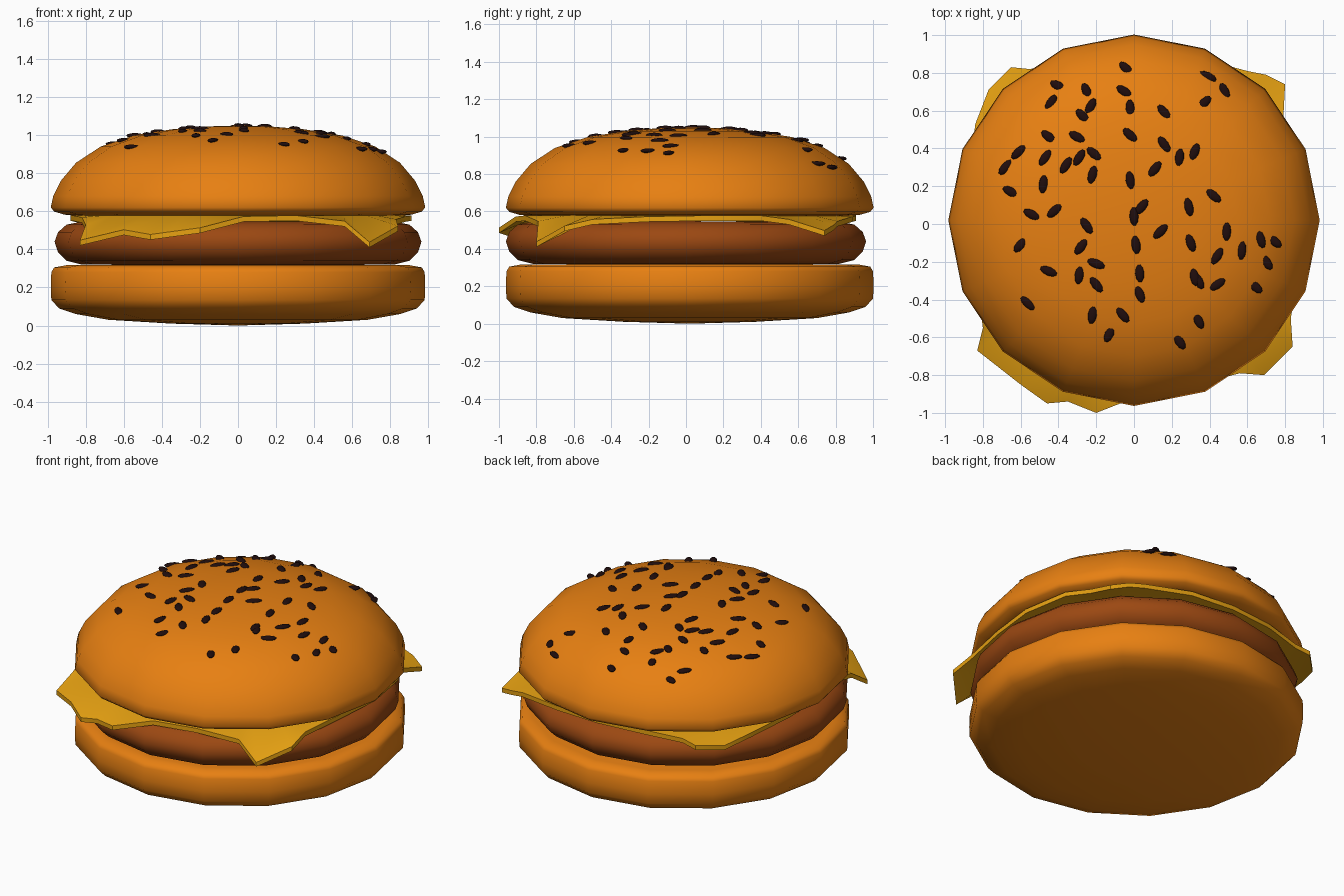
import bpy, bmesh, math, random
from mathutils import Matrix, Vector
from mathutils.bvhtree import BVHTree

if "Cube" in bpy.data.objects:
    bpy.data.objects.remove(bpy.data.objects["Cube"])

random.seed(4)
SIDES = 16


def material(name, rgb):
    m = bpy.data.materials.new(name)
    m.diffuse_color = (*rgb, 1)
    m.use_nodes = True
    m.node_tree.nodes["Principled BSDF"].inputs["Base Color"].default_value = m.diffuse_color
    return m


def finish(name, bm, mat, angle=180):
    bmesh.ops.recalc_face_normals(bm, faces=bm.faces)
    me = bpy.data.meshes.new(name)
    bm.to_mesh(me)
    ob = bpy.data.objects.new(name, me)
    bpy.context.collection.objects.link(ob)
    me.materials.append(mat)
    bpy.ops.object.select_all(action='DESELECT')
    ob.select_set(True)
    bpy.context.view_layer.objects.active = ob
    bpy.ops.object.shade_smooth_by_angle(angle=math.radians(angle))
    return ob


def lathe(profile, cy):
    """Turn an (r, z) profile, running from axis to axis, around z."""
    bm = bmesh.new()
    rings = []
    for r, z in profile:
        if r == 0:
            rings.append([bm.verts.new((0, cy, z))] * SIDES)
        else:
            rings.append([bm.verts.new((r * math.cos(a), cy + r * math.sin(a), z))
                          for a in (math.tau * i / SIDES for i in range(SIDES))])
    for a, b in zip(rings, rings[1:]):
        for i in range(SIDES):
            j = (i + 1) % SIDES
            bm.faces.new(list(dict.fromkeys((a[i], a[j], b[j], b[i]))))
    return bm


bread = material("golden bread", (0.80, 0.215, 0.006))
meat = material("brown meat", (0.33, 0.065, 0.006))
yellow = material("yellow cheese", (0.80, 0.36, 0.006))
dark = material("dark seed", (0.014, 0.004, 0.004))

# Bottom bun
bm = lathe([(0, 0), (0.35, 0.01), (0.68, 0.03), (0.85, 0.06), (0.94, 0.09), (0.98, 0.135),
            (0.983, 0.2), (0.98, 0.28), (0.965, 0.305), (0.9, 0.317), (0, 0.32)], 0.02)
finish("bottom_bun", bm, bread)

# Patty
bm = lathe([(0, 0.315), (0.82, 0.32), (0.9, 0.34), (0.945, 0.385), (0.963, 0.44),
            (0.945, 0.49), (0.9, 0.53), (0.82, 0.545), (0, 0.548)], 0)
finish("patty", bm, meat)

# Cheese: outline with drooping corners, flat in the middle, thickened upwards
outline = [
    (-0.83, -0.67, 0.42), (-0.6, -0.85, 0.475), (-0.46, -0.95, 0.45), (-0.35, -0.94, 0.465),
    (-0.2, -1.0, 0.485), (0.03, -0.91, 0.545), (0.3, -0.86, 0.55), (0.56, -0.79, 0.52),
    (0.69, -0.8, 0.41), (0.84, -0.65, 0.495), (0.83, -0.5, 0.53), (0.88, -0.2, 0.545),
    (0.91, 0.1, 0.55), (0.86, 0.4, 0.55), (0.79, 0.55, 0.53), (0.8, 0.74, 0.47),
    (0.7, 0.79, 0.5), (0.6, 0.81, 0.52), (0.3, 0.89, 0.545), (0, 0.91, 0.55),
    (-0.3, 0.88, 0.55), (-0.55, 0.82, 0.535), (-0.65, 0.83, 0.52), (-0.77, 0.71, 0.505),
    (-0.84, 0.53, 0.54), (-0.88, 0.2, 0.55), (-0.87, -0.1, 0.55), (-0.82, -0.4, 0.54),
    (-0.8, -0.55, 0.5)]
bm = bmesh.new()
outer = [bm.verts.new(p) for p in outline]
inner = []
for x, y, z in outline:
    s = 0.85 / math.hypot(x, y)
    inner.append(bm.verts.new((x * s, y * s, 0.55)))
hub = bm.verts.new((0, 0, 0.55))
n = len(outline)
for i in range(n):
    j = (i + 1) % n
    bm.faces.new((outer[i], outer[j], inner[j], inner[i]))
    bm.faces.new((inner[i], inner[j], hub))
sheet = bm.faces[:]
top = bmesh.ops.extrude_face_region(bm, geom=sheet, use_keep_orig=True)
bmesh.ops.translate(bm, vec=(0, 0, 0.028),
                    verts=[g for g in top["geom"] if isinstance(g, bmesh.types.BMVert)])
finish("cheese_slice", bm, yellow, 30)

# Top bun
bm = lathe([(0, 0.57), (0.82, 0.573), (0.91, 0.582), (0.965, 0.598), (0.983, 0.62),
            (0.97, 0.68), (0.93, 0.76), (0.85, 0.855), (0.72, 0.94), (0.55, 0.997),
            (0.35, 1.03), (0.17, 1.045), (0, 1.05)], 0.02)
surface = BVHTree.FromBMesh(bm)
finish("top_bun", bm, bread)

# Seeds: flat ellipsoids laid on the dome
spots = [
    (-.04, .82), (-.4, .73), (-.25, .7), (-.05, .7), (.39, .78), (.48, .7), (.37, .64),
    (-.44, .64), (-.23, .62), (-.27, .57), (-.02, .61), (.16, .59), (-.45, .46), (-.3, .46),
    (-.02, .47), (-.61, .38), (-.47, .35), (-.36, .31), (-.29, .35), (-.21, .37), (.16, .42),
    (.24, .35), (.32, .38), (.11, .29), (-.68, .3), (-.65, .17), (-.48, .21), (-.22, .26),
    (-.02, .23), (.42, .15), (.29, .09), (-.54, .05), (-.42, .07), (.04, .09), (0, .04),
    (-.25, -.01), (.14, -.04), (.49, -.04), (-.6, -.11), (-.28, -.12), (.01, -.11),
    (.3, -.1), (.57, -.14), (.67, -.08), (.74, -.09), (.7, -.2), (.44, -.17), (-.2, -.21),
    (-.45, -.25), (-.29, -.27), (-.2, -.32), (.03, -.26), (.32, -.28), (.34, -.3),
    (.44, -.32), (.64, -.33), (.03, -.37), (-.56, -.42), (-.22, -.48), (-.06, -.48),
    (.34, -.51), (-.13, -.58), (.24, -.62)]
bm = bmesh.new()
for x, y in spots:
    hit, normal, _, _ = surface.ray_cast(Vector((x, y, 2)), Vector((0, 0, -1)))
    if normal.z < 0:
        normal = -normal
    turn = Vector((0, 0, 1)).rotation_difference(normal).to_matrix().to_4x4()
    spin = Matrix.Rotation(random.uniform(-1.3, 1.0), 4, 'Z')
    size = Matrix.Diagonal((0.05, 0.024, 0.013, 1))
    bmesh.ops.create_uvsphere(bm, u_segments=10, v_segments=6, radius=1,
                              matrix=Matrix.Translation(hit + normal * 0.008) @ turn @ spin @ size)
finish("seeds", bm, dark)
